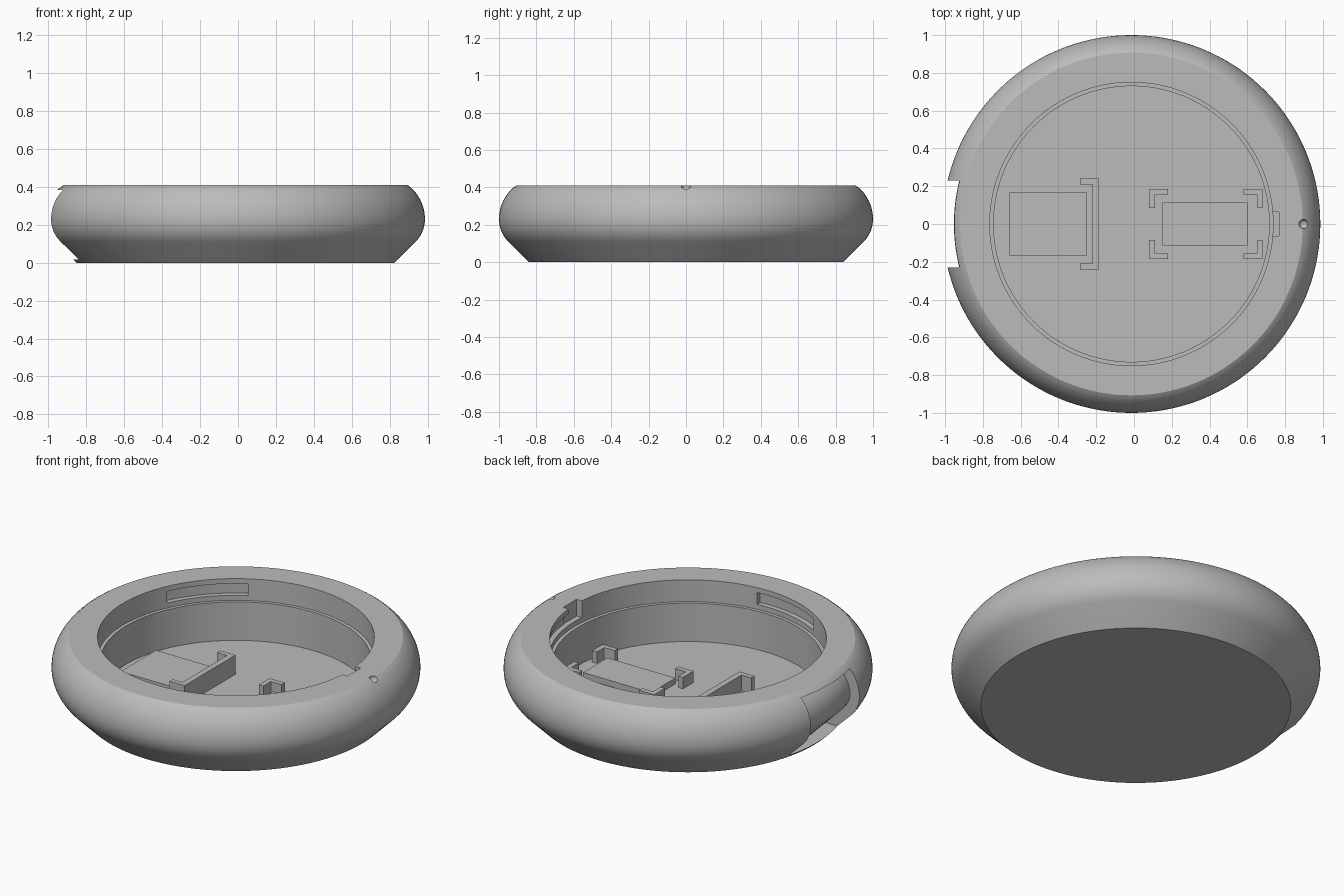
import bpy, bmesh
from math import sin, cos, pi, radians
from mathutils import Matrix, Vector

old = bpy.data.objects.get("Cube")
if old:
    bpy.data.objects.remove(old, do_unlink=True)

CX = -0.0135      # axis of the round housing
FLOOR = 0.05

grey = bpy.data.materials.new("plain_grey")
grey.use_nodes = True
grey.diffuse_color = (0.5, 0.5, 0.5, 1)
grey.node_tree.nodes["Principled BSDF"].inputs["Base Color"].default_value = (0.5, 0.5, 0.5, 1)


def finish(name, bm):
    bmesh.ops.recalc_face_normals(bm, faces=bm.faces)
    mesh = bpy.data.meshes.new(name)
    bm.to_mesh(mesh)
    bm.free()
    mesh.materials.append(grey)
    obj = bpy.data.objects.new(name, mesh)
    bpy.context.collection.objects.link(obj)
    return obj


def lathe(name, profile, start=0, end=360, steps=144):
    """Revolve a closed (radius, z) outline about the housing axis."""
    bm = bmesh.new()
    full = end - start == 360
    rings = []
    for i in range(steps if full else steps + 1):
        a = radians(start + (end - start) * i / steps)
        rings.append([bm.verts.new((CX + r * cos(a), r * sin(a), z)) for r, z in profile])
    n = len(profile)
    for i in range(steps):
        a, b = rings[i], rings[(i + 1) % len(rings)]
        for j in range(n):
            k = (j + 1) % n
            quad = [a[j], b[j], b[k], a[k]]
            bm.faces.new(quad)
    if not full:
        bm.faces.new(rings[0])
        bm.faces.new(rings[-1])
    bmesh.ops.remove_doubles(bm, verts=bm.verts, dist=1e-5)
    return finish(name, bm)


def prism(name, outline, z0, z1, matrix=Matrix()):
    """Extrude a flat (x, y) outline from z0 to z1."""
    bm = bmesh.new()
    face = bm.faces.new([bm.verts.new((x, y, z0)) for x, y in outline])
    ext = bmesh.ops.extrude_face_region(bm, geom=[face])
    top = [v for v in ext["geom"] if isinstance(v, bmesh.types.BMVert)]
    bmesh.ops.translate(bm, verts=top, vec=Vector((0, 0, z1 - z0)))
    bm.transform(matrix)
    return finish(name, bm)


def box(name, x0, x1, y0, y1, z0, z1, matrix=Matrix()):
    return prism(name, [(x0, y0), (x1, y0), (x1, y1), (x0, y1)], z0, z1, matrix)


def cut(target, cutter):
    mod = target.modifiers.new("cut", "BOOLEAN")
    mod.operation = "DIFFERENCE"
    mod.solver = "EXACT"
    mod.object = cutter
    bpy.ops.object.select_all(action="DESELECT")
    bpy.context.view_layer.objects.active = target
    target.select_set(True)
    bpy.ops.object.modifier_apply(modifier=mod.name)
    bpy.data.objects.remove(cutter, do_unlink=True)


def outer_curve(inset):
    """Sloped foot, tight lower arc and wider upper arc of the rounded wall."""
    pts = [(0.84 - inset * 1.414, 0.0)]
    for i in range(9):
        a = radians(-45 + 45 * i / 8)
        r = 0.169 - inset
        pts.append((0.831 + r * cos(a), 0.23 + r * sin(a)))
    for i in range(1, 13):
        a = radians(53 * i / 12)
        r = 0.2253 - inset
        pts.append((0.7747 + r * cos(a), 0.23 + r * sin(a)))
    return pts


# Housing: rounded wall, open top, stepped inner wall and floor
inner = [(0.75, 0.41), (0.75, 0.28), (0.73, 0.28), (0.73, FLOOR), (0, FLOOR), (0, 0)]
curve = outer_curve(0)
curve[-1] = (0.907, 0.41)
housing = lathe("housing", curve + inner)

# Shallow recess following the wall around the cable port
recess = box("recess_cutter", -1.2, -0.6, -0.23, 0.23, 0.018, 0.385)
core = lathe("recess_core", outer_curve(0.06) + [(0.6, 0.5), (0.4, 0.5), (0.4, -0.1), (0.7, -0.1)])
cut(recess, core)
cut(housing, recess)

# Cable port: rounded slot through the wall
HALF, RAD = 0.03, 0.085
slot = []
for side in (1, -1):
    for i in range(17):
        a = -pi / 2 + pi * i / 16 + (0 if side == 1 else pi)
        slot.append((side * HALF + RAD * cos(a), RAD * sin(a)))
turn = Matrix(((0, 0, 1, 0), (1, 0, 0, 0), (0, 1, 0, 0.19), (0, 0, 0, 1)))
cut(housing, prism("port_cutter", slot, -1.2, -0.69, turn))

# Twist-lock entry notches and the grooves leading from them
for angle in (0, 120, 240):
    spin = Matrix.Translation((CX, 0, 0)) @ Matrix.Rotation(radians(angle), 4, "Z")
    cut(housing, lathe("groove_cutter",
                       [(0.7, 0.31), (0.78, 0.31), (0.78, 0.38), (0.7, 0.38)],
                       angle, angle + 35, 24))
    cut(housing, box("notch_cutter", 0.7, 0.782, -0.063, 0.063, 0.31, 0.5, spin))

# Round alignment dimple on the rim
bm = bmesh.new()
bmesh.ops.create_uvsphere(bm, u_segments=24, v_segments=12, radius=0.025,
                          matrix=Matrix.Translation((0.897, 0, 0.403)))
cut(housing, finish("dimple_cutter", bm))

bpy.ops.object.shade_smooth_by_angle(angle=radians(25))

# Raised pads on the floor
box("port_board_pad", -0.66, -0.25, -0.167, 0.167, FLOOR - 0.01, 0.095)
box("sensor_board_pad", 0.15, 0.6, -0.115, 0.115, FLOOR - 0.01, 0.085)

# C-shaped stop behind the port board
half = [(-0.185, 0.24), (-0.285, 0.24), (-0.285, 0.21), (-0.22, 0.21)]
prism("board_stop", half + [(x, -y) for x, y in reversed(half)], FLOOR - 0.01, 0.165)

# Four L-shaped corner holders
L, T = 0.1, 0.03
ell = [(0, 0), (-L, 0), (-L, -T), (-T, -T), (-T, -L), (0, -L)]
for sx, xn in ((1, "left"), (-1, "right")):
    for sy, yn in ((1, "back"), (-1, "front")):
        outline = [(0.38 + sx * (0.3 + x), sy * (0.185 + y)) for x, y in ell]
        prism(f"corner_holder_{yn}_{xn}", outline, FLOOR - 0.01, 0.118)
